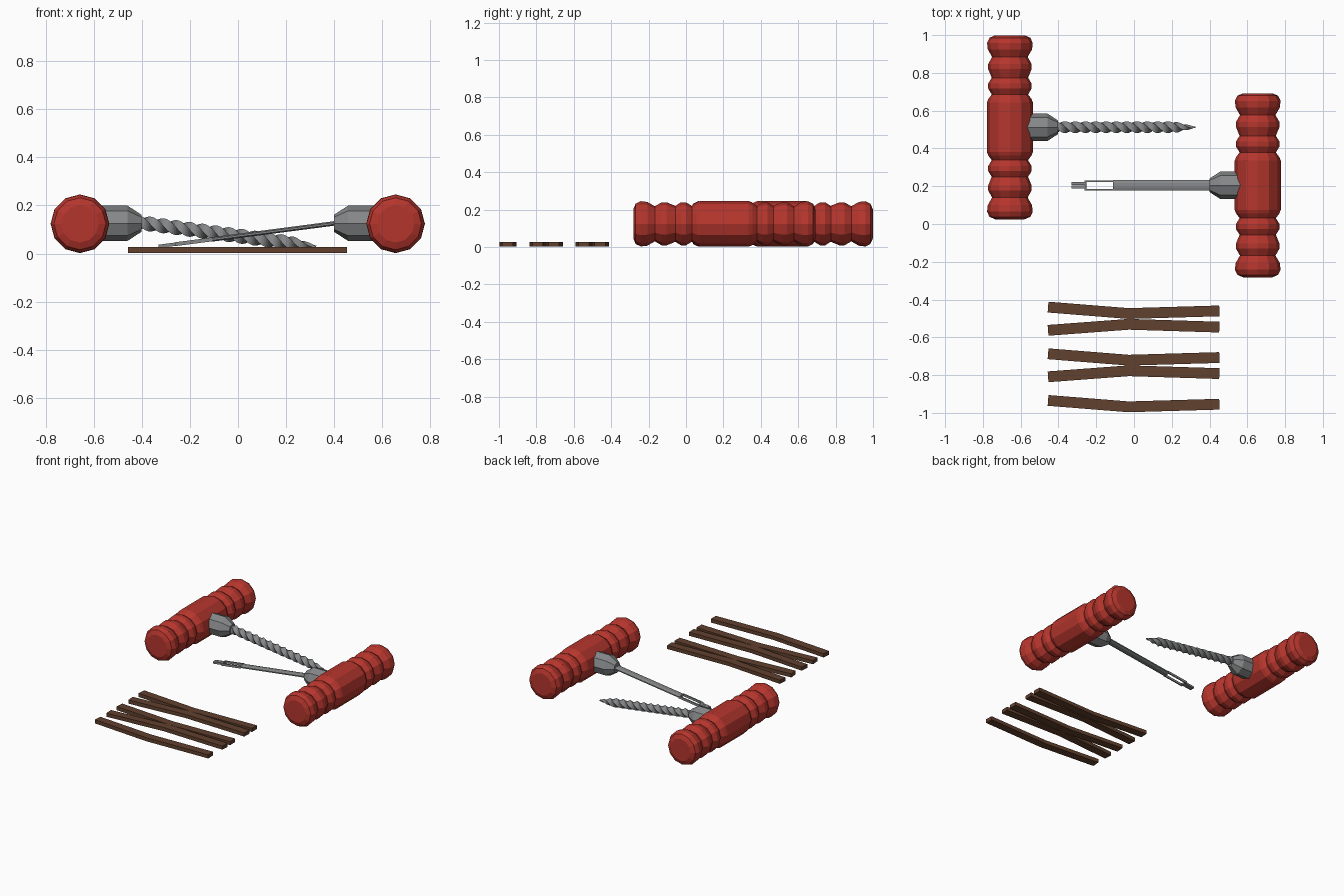
import bpy, math
from mathutils import Vector

if "Cube" in bpy.data.objects:
    bpy.data.objects.remove(bpy.data.objects["Cube"])


def material(name, rgb):
    m = bpy.data.materials.new(name)
    m.diffuse_color = (*rgb, 1)
    m.use_nodes = True
    m.node_tree.nodes["Principled BSDF"].inputs["Base Color"].default_value = m.diffuse_color
    return m


RED = material("red plastic", (0.46, 0.036, 0.026))
GREY = material("grey steel", (0.24, 0.245, 0.25))
BROWN = material("brown rubber", (0.12, 0.052, 0.027))


def make(name, verts, faces, mat):
    me = bpy.data.meshes.new(name)
    me.from_pydata([tuple(v) for v in verts], [], faces)
    me.materials.append(mat)
    ob = bpy.data.objects.new(name, me)
    bpy.context.collection.objects.link(ob)
    return ob


def loft(name, rings, mat):
    """Skin a list of equal-sized rings and cap both ends."""
    n = len(rings[0])
    verts = [v for r in rings for v in r]
    faces = [(i * n + j, i * n + (j + 1) % n, (i + 1) * n + (j + 1) % n, (i + 1) * n + j)
             for i in range(len(rings) - 1) for j in range(n)]
    faces += [tuple(reversed(range(n))), tuple(range(len(verts) - n, len(verts)))]
    return make(name, verts, faces, mat)


def ring(center, axis, side, n, r1, r2, turn=0.0):
    """Elliptical ring: r1 along side, r2 along axis x side."""
    up = axis.cross(side).normalized()
    return [center + side * r1 * math.cos(turn + math.tau * k / n)
            + up * r2 * math.sin(turn + math.tau * k / n) for k in range(n)]


X, Y = Vector((1, 0, 0)), Vector((0, 1, 0))
AXIS_Z = 0.124

# Half profile of the ribbed grip: distance from middle, radius
HALF = [(0.130, 0.122), (0.150, 0.114), (0.174, 0.096), (0.205, 0.115), (0.232, 0.115),
        (0.262, 0.096), (0.308, 0.115), (0.335, 0.115), (0.372, 0.094), (0.412, 0.117),
        (0.447, 0.121), (0.474, 0.108), (0.487, 0.078)]
PROFILE = [(-d, r) for d, r in reversed(HALF)] + HALF


def tool_body(label, x, y, s):
    """Ribbed grip plus faceted ferrule; s is the direction of the shaft."""
    loft(label + "_handle", [ring(Vector((x, y + d, AXIS_Z)), Y, X, 12, r, r)
                             for d, r in PROFILE], RED)
    ax = X * s
    loft(label + "_ferrule", [ring(Vector((x, y, AXIS_Z + 0.002)) + ax * d, ax, Y, 8, r, r)
                              for d, r in [(0.08, 0.073), (0.198, 0.073), (0.255, 0.036)]], GREY)


tool_body("rasp", -0.657, 0.512, 1)
tool_body("needle", 0.655, 0.205, -1)

# Twisted rasp shaft, tapering to a point
a, b = Vector((-0.42, 0.512, 0.130)), Vector((0.325, 0.512, 0.030))
axis, length = (b - a).normalized(), (b - a).length
rings = []
for i in range(101):
    d = length * i / 100
    left = length - d
    r = 0.031 * min(1, 0.12 + 0.88 * left / 0.11)
    rings.append([v for v in ring(a + axis * d, axis, Y, 4, r, r, math.tau * d / 0.22)])
loft("rasp_shaft", rings, GREY)

# Flattened needle shaft
a, b = Vector((0.42, 0.205, 0.128)), Vector((-0.33, 0.205, 0.030))
axis, length = (b - a).normalized(), (b - a).length


def at(x):
    return a + axis * (length * (a.x - x) / (a.x - b.x))


def bar(name, x0, x1, y, r1, r2):
    turn = math.pi / 8
    loft(name, [ring(at(x) + Y * y, axis, Y, 8, r1, r2, turn) for x in (x0, x1)], GREY)


def plate(name, x0, x1, y, w, t):
    c = math.sqrt(0.5)
    loft(name, [ring(at(x) + Y * y, axis, Y, 4, w * c, t * c, math.pi / 4)
                for x in (x0, x1)], GREY)


bar("needle_shaft", 0.42, -0.11, 0, 0.029, 0.010)
# Eye walls and split tip
for s, side in ((1, "back"), (-1, "front")):
    plate("needle_eye_" + side, -0.105, -0.26, s * 0.0225, 0.008, 0.016)
    plate("needle_tip_" + side, -0.255, -0.33, s * 0.0088, 0.0165, 0.014)
plate("needle_eye_end", -0.252, -0.262, 0, 0.050, 0.016)

# Bent rubber strips: y at left end, bend and right end
STRIPS = [(-0.440, -0.474, -0.460), (-0.563, -0.531, -0.546), (-0.687, -0.721, -0.707),
          (-0.809, -0.777, -0.792), (-0.934, -0.968, -0.954)]
for i, ys in enumerate(STRIPS):
    pts = [Vector((px, py, 0)) for px, py in zip((-0.455, -0.028, 0.452), ys)]
    d1, d2 = (pts[1] - pts[0]).normalized(), (pts[2] - pts[1]).normalized()
    rings = []
    for p, d in zip(pts, (d1, (d1 + d2).normalized(), d2)):
        n = Vector((-d.y, d.x, 0)) * 0.0285
        lo, hi = Vector((0, 0, 0.002)), Vector((0, 0, 0.028))
        rings.append([p + n + lo, p + n + hi, p - n + hi, p - n + lo])
    loft("plug_strip_%d" % (i + 1), rings, BROWN)

# Make all surfaces face outward
import bmesh
for ob in bpy.data.objects:
    bm = bmesh.new()
    bm.from_mesh(ob.data)
    bmesh.ops.recalc_face_normals(bm, faces=bm.faces)
    bm.to_mesh(ob.data)
    bm.free()
